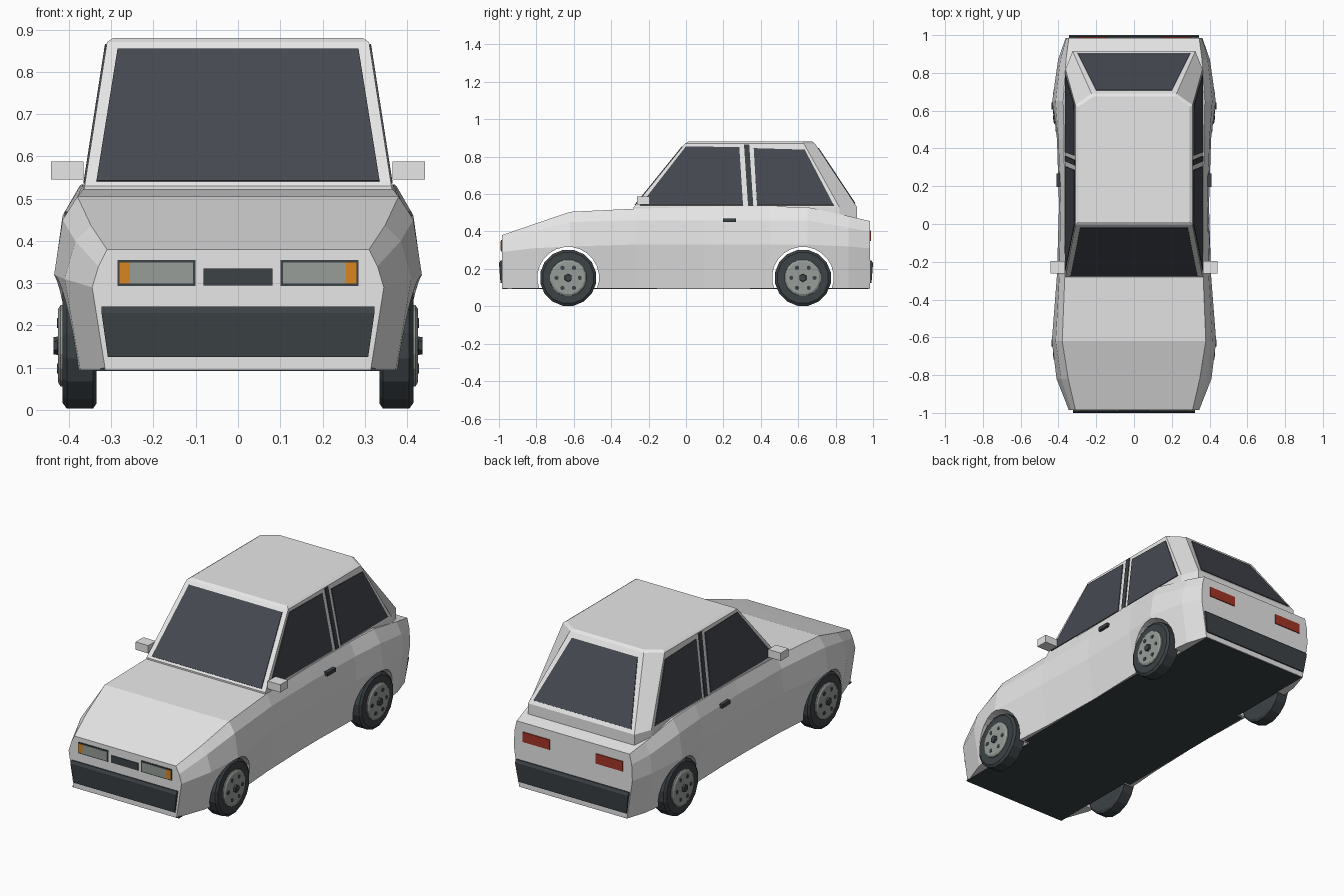
import bpy, bmesh
from math import sin, cos, tau
from mathutils import Vector

if "Cube" in bpy.data.objects:
    bpy.data.objects.remove(bpy.data.objects["Cube"])


def material(name, r, g, b):
    m = bpy.data.materials.new(name)
    m.diffuse_color = (r, g, b, 1)
    m.use_nodes = True
    m.node_tree.nodes["Principled BSDF"].inputs["Base Color"].default_value = (r, g, b, 1)
    return m


PAINT = material("white paint", .8, .8, .8)
GLASS = material("dark glass", .06, .066, .082)
TRIM = material("black trim", .045, .054, .061)
GREY = material("lamp and hub grey", .31, .34, .32)
AMBER = material("amber", .68, .24, .014)
RED = material("tail red", .37, .035, .02)


def loft(name, rings, mat):
    """Closed solid through a list of equal-length point rings."""
    bm = bmesh.new()
    loops = [[bm.verts.new(p) for p in ring] for ring in rings]
    for a, b in zip(loops, loops[1:]):
        for i in range(len(a)):
            j = (i + 1) % len(a)
            bm.faces.new((a[i], a[j], b[j], b[i]))
    bm.faces.new(loops[0])
    bm.faces.new(loops[-1])
    bmesh.ops.recalc_face_normals(bm, faces=bm.faces[:])
    mesh = bpy.data.meshes.new(name)
    bm.to_mesh(mesh)
    bm.free()
    mesh.materials.append(mat)
    ob = bpy.data.objects.new(name, mesh)
    bpy.context.collection.objects.link(ob)
    return ob


def plate(name, points, mat, half=.004):
    """Thin plate centred on a flat polygon."""
    pts = [Vector(p) for p in points]
    n = (pts[1] - pts[0]).cross(pts[2] - pts[0]).normalized() * half
    return loft(name, [[p - n for p in pts], [p + n for p in pts]], mat)


def box(name, x, y, z, mat):
    rect = lambda h: [(x[0], y[0], h), (x[1], y[0], h), (x[1], y[1], h), (x[0], y[1], h)]
    return loft(name, [rect(z[0]), rect(z[1])], mat)


def lathe(name, profile, y, z, sides, mat):
    """Turn (x, radius) pairs about an axis along x."""
    rings = [[(x, y + r * cos(tau * (i + .5) / sides), z + r * sin(tau * (i + .5) / sides))
              for i in range(sides)] for x, r in profile]
    return loft(name, rings, mat)


# Lower body: y, then waist x/z, shoulder x/z, top x/z
FLOOR = .095
stations = [
    (-.985, .345, .29, .33, .34, .31, .38),
    (-.82, .41, .31, .385, .4, .348, .437),
    (-.62, .435, .32, .415, .45, .38, .505),
    (-.27, .408, .33, .395, .46, .366, .522),
    (.1, .397, .33, .39, .46, .368, .532),
    (.45, .408, .33, .4, .46, .37, .534),
    (.65, .433, .33, .415, .46, .375, .53),
    (.87, .402, .32, .39, .42, .36, .482),
    (.985, .362, .31, .358, .4, .345, .455),
]
rings = []
for y, wx, wz, sx, sz, tx, tz in stations:
    half = [(wx * .91, FLOOR), (wx, wz), (sx, sz), (tx, tz)]
    rings.append([(x, y, z) for x, z in half] + [(-x, y, z) for x, z in reversed(half)])
body = loft("body", rings, PAINT)

# Wheel arches cut through the body, with the floor left in place
AXLES = (-.63, .625)
for y in AXLES:
    cutter = lathe("arch_cutter", [(-.6, .165), (.6, .165)], y, .153, 24, PAINT)
    cutter.hide_render = True
    mod = body.modifiers.new("arch", "BOOLEAN")
    mod.operation, mod.solver, mod.object = "DIFFERENCE", "EXACT", cutter
    bpy.context.view_layer.objects.active = body
    bpy.ops.object.modifier_apply(modifier=mod.name)
    bpy.data.objects.remove(cutter)
box("floor_centre", (-.325, .325), (-.98, .98), (FLOOR - .003, FLOOR + .004), TRIM)
box("floor_middle", (-.36, .36), (-.46, .455), (FLOOR - .003, FLOOR + .004), TRIM)

# Cabin with chamfered rear corners
SILL, ROOF = .53, .87


def cabin_ring(half, z):
    return [(x, y, z) for x, y in half] + [(-x, y, z) for x, y in reversed(half)]


base = [(.363, -.28), (.363, .82), (.325, .915)]
top = [(.31, -.005), (.31, .63), (.225, .69)]
crown = [(.295, .01), (.295, .62), (.215, .675)]
loft("cabin", [cabin_ring(base, .44), cabin_ring(base, SILL),
               cabin_ring(top, ROOF), cabin_ring(crown, .88)], PAINT)


def rise(low, high, z):
    return low + (high - low) * (z - SILL) / (ROOF - SILL)


# Windscreen and rear window
def end_window(name, low_y, high_y, low, high):
    pts = [(s * x, rise(low_y, high_y, z), z)
           for s, x, z in ((-1, *low), (1, *low), (1, *high), (-1, *high))]
    plate(name, pts, GLASS)


end_window("windscreen", -.28, -.005, (.335, .54), (.285, .853))
end_window("rear_window", .915, .69, (.298, .548), (.2, .845))


# Side windows and door pillar strips
def side_plate(name, s, outline, mat):
    plate(name, [(s * rise(.363, .31, z), y, z) for y, z in outline], mat)


for s, side in ((-1, "right"), (1, "left")):
    side_plate(side + "_front_window", s, [(-.245, .54), (.305, .54), (.285, .85), (0, .855)], GLASS)
    side_plate(side + "_door_pillar", s, [(.332, .535), (.36, .535), (.338, .865), (.31, .865)], TRIM)
    side_plate(side + "_rear_side_window", s, [(.38, .54), (.79, .54), (.635, .837), (.362, .845)], GLASS)

    # Door mirror and handle
    box(side + "_mirror", (s * .365, s * .442), (-.262, -.195), (.545, .588), PAINT)
    box(side + "_door_handle", (s * .38, s * .41), (.197, .268), (.45, .47), TRIM)

    # Headlamp, indicator and tail lamp
    box(side + "_lamp_frame", (s * .1, s * .285), (-.988, -.98), (.293, .355), TRIM)
    box(side + "_headlamp", (s * .106, s * .255), (-.991, -.983), (.299, .349), GREY)
    box(side + "_indicator", (s * .255, s * .28), (-.991, -.983), (.299, .349), AMBER)
    box(side + "_tail_lamp", (s * .14, s * .305), (.982, .99), (.35, .405), RED)

    # Wheels
    for y, end in zip(AXLES, ("front", "rear")):
        name, z = f"{side}_{end}_", .152
        lathe(name + "tyre", [(s * .335, .14), (s * .343, .152), (s * .405, .152),
                              (s * .415, .138), (s * .415, .105)], y, z, 16, TRIM)
        lathe(name + "hub", [(s * .41, .1), (s * .42, .098), (s * .426, .088)], y, z, 16, GREY)
        lathe(name + "hub_cap", [(s * .42, .023), (s * .437, .02)], y, z, 6, TRIM)
        for k in range(6):
            a = tau * k / 6
            lathe(name + "hub_hole", [(s * .422, .012), (s * .428, .012)],
                  y + .062 * cos(a), z + .062 * sin(a), 6, TRIM)

# Grille and bumpers
box("grille", (-.082, .082), (-.989, -.982), (.295, .335), TRIM)
for s, name, w in ((-1, "front_bumper", .323), (1, "rear_bumper", .345)):
    profile = [(.975, .125), (.992, .125), (1, .23), (.992, .245), (.975, .245)]
    loft(name, [[(e * (w if z > .2 else w - .015), s * y, z) for y, z in profile]
                for e in (-1, 1)], TRIM)
